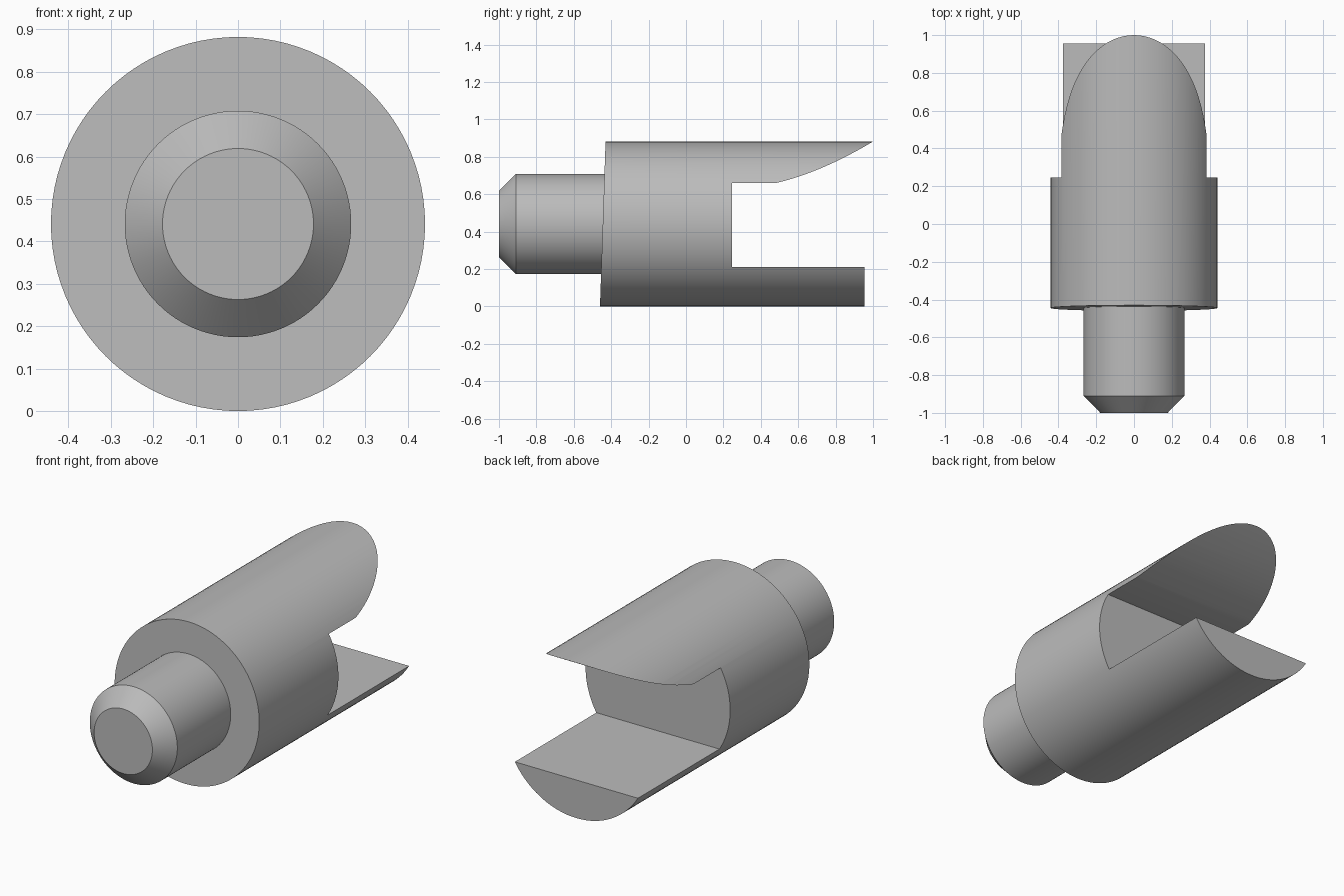
import bpy, bmesh, math
from mathutils import Matrix

cube = bpy.data.objects.get("Cube")
if cube:
    bpy.data.objects.remove(cube, do_unlink=True)

R = 0.441          # body radius, also the height of its axis
PIN_R, PIN_TIP = 0.267, 0.178
SEGMENTS = 96

grey = bpy.data.materials.new("plain grey")
grey.use_nodes = True
colour = (0.5, 0.5, 0.5, 1)
grey.diffuse_color = colour
grey.node_tree.nodes["Principled BSDF"].inputs["Base Color"].default_value = colour


def make_object(name, bm):
    bmesh.ops.recalc_face_normals(bm, faces=bm.faces)
    mesh = bpy.data.meshes.new(name)
    bm.to_mesh(mesh)
    bm.free()
    mesh.materials.append(grey)
    obj = bpy.data.objects.new(name, mesh)
    bpy.context.collection.objects.link(obj)
    return obj


def lathe(name, profile):
    """Solid turned about the lengthwise axis from (radius, y) rings."""
    bm = bmesh.new()
    rings = []
    for r, y in profile:
        rings.append([bm.verts.new((r * math.sin(a), y, R + r * math.cos(a)))
                      for a in (2 * math.pi * i / SEGMENTS for i in range(SEGMENTS))])
    for a, b in zip(rings, rings[1:]):
        for i in range(SEGMENTS):
            j = (i + 1) % SEGMENTS
            bm.faces.new((a[i], a[j], b[j], b[i]))
    bm.faces.new(rings[0])
    bm.faces.new(rings[-1])
    return make_object(name, bm)


def side_prism(name, outline, half_width):
    """Side outline of (y, z) points extruded across x."""
    bm = bmesh.new()
    face = bm.faces.new([bm.verts.new((-half_width, y, z)) for y, z in outline])
    moved = bmesh.ops.extrude_face_region(bm, geom=[face])["geom"]
    bmesh.ops.translate(bm, vec=(2 * half_width, 0, 0),
                        verts=[v for v in moved if isinstance(v, bmesh.types.BMVert)])
    return make_object(name, bm)


# Curved underside of the upper jaw, from the slot to the pointed tip
start, bend, tip = (0.48, 0.66), (0.72, 0.715), (1.0, 2 * R)
curve = []
for i in range(17):
    t = i / 16
    curve.append(tuple((1 - t) ** 2 * s + 2 * t * (1 - t) * b + t * t * e
                       for s, b, e in zip(start, bend, tip)))

# Side outline: leaning front shoulder, lower jaw, slot, upper jaw
outline = [(-0.43, 2 * R + 0.001), (-0.46, -0.001), (0.955, -0.001), (0.955, 0.21),
           (0.245, 0.21), (0.245, 0.66)] + curve + [(1.0, 2 * R + 0.001)]
cutter = side_prism("side_outline_cutter", outline, 0.6)
cutter.hide_render = True

# Forked body
body = lathe("forked_body", [(R, -0.6), (R, 1.1)])
cut = body.modifiers.new("side outline", 'BOOLEAN')
cut.operation = 'INTERSECT'
cut.solver = 'EXACT'
cut.object = cutter
bpy.context.view_layer.objects.active = body
for o in bpy.context.selected_objects:
    o.select_set(False)
body.select_set(True)
bpy.ops.object.modifier_apply(modifier=cut.name)
bpy.data.objects.remove(cutter, do_unlink=True)

# Front pin with chamfered end
pin = lathe("front_pin", [(PIN_TIP, -1.0), (PIN_R, -0.91), (PIN_R, -0.42)])

for o in (body, pin):
    o.select_set(True)
bpy.ops.object.shade_smooth_by_angle(angle=math.radians(25))
